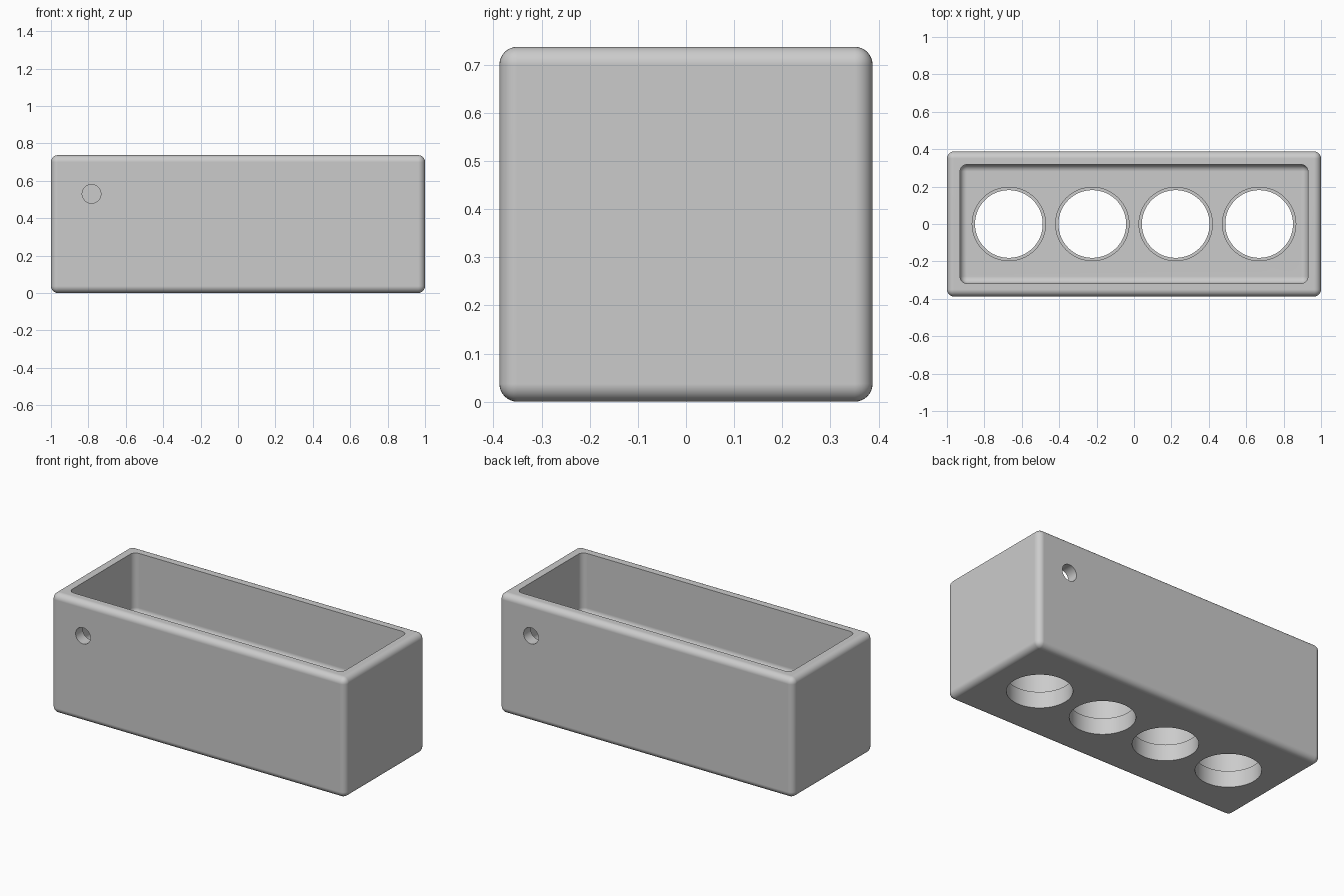
import bpy
import bmesh
import math
from mathutils import Matrix

if "Cube" in bpy.data.objects:
    bpy.data.objects.remove(bpy.data.objects["Cube"], do_unlink=True)

LENGTH, DEPTH, HEIGHT = 2.0, 0.775, 0.737
WALL = 0.07
FILLET = 0.037
FLOOR = 0.365     # height of the tray floor
LEDGE = 0.1       # height of the step inside each well

grey = bpy.data.materials.new("plain grey")
grey.use_nodes = True
grey.diffuse_color = (0.6, 0.6, 0.6, 1)
grey.node_tree.nodes["Principled BSDF"].inputs["Base Color"].default_value = (0.6, 0.6, 0.6, 1)


def finish(name, bm):
    mesh = bpy.data.meshes.new(name)
    bmesh.ops.recalc_face_normals(bm, faces=bm.faces)
    bm.to_mesh(mesh)
    bm.free()
    mesh.materials.append(grey)
    obj = bpy.data.objects.new(name, mesh)
    bpy.context.collection.objects.link(obj)
    return obj


def rounded_box(name, sx, sy, z0, z1, open_top=False):
    """Box with filleted edges; the top rim stays square when open_top is set."""
    bm = bmesh.new()
    bmesh.ops.create_cube(bm, size=1)
    bmesh.ops.scale(bm, vec=(sx, sy, z1 - z0), verts=bm.verts)
    bmesh.ops.translate(bm, vec=(0, 0, (z0 + z1) / 2), verts=bm.verts)
    top = z1 - 0.001
    edges = [e for e in bm.edges
             if not (open_top and all(v.co.z > top for v in e.verts))]
    bmesh.ops.bevel(bm, geom=edges, offset=FILLET, segments=8, profile=0.5,
                    affect='EDGES', clamp_overlap=True)
    return finish(name, bm)


def cylinder(name, radius, length, centre, along_y=False):
    bm = bmesh.new()
    turn = Matrix.Rotation(math.pi / 2, 4, 'X') if along_y else Matrix()
    bmesh.ops.create_cone(bm, cap_ends=True, segments=64, radius1=radius,
                          radius2=radius, depth=length,
                          matrix=Matrix.Translation(centre) @ turn)
    return finish(name, bm)


def cut(target, cutter):
    cutter.hide_render = True
    mod = target.modifiers.new("cut", 'BOOLEAN')
    mod.operation = 'DIFFERENCE'
    mod.solver = 'EXACT'
    mod.object = cutter
    bpy.context.view_layer.objects.active = target
    bpy.ops.object.modifier_apply(modifier=mod.name)
    bpy.data.objects.remove(cutter, do_unlink=True)


# Outer block and the tray recess
body = rounded_box("holder_body", LENGTH, DEPTH, 0, HEIGHT)
cut(body, rounded_box("recess_cutter", LENGTH - 2 * WALL, DEPTH - 2 * WALL,
                      FLOOR, HEIGHT + 0.2, open_top=True))

# Four stepped wells through the floor
for i in range(4):
    x = (i - 1.5) * 0.446
    well_top = FLOOR + 0.1
    cut(body, cylinder("well_cutter", 0.196, well_top - LEDGE,
                       (x, 0, (well_top + LEDGE) / 2)))
    cut(body, cylinder("bore_cutter", 0.181, 0.4, (x, 0, 0)))

# Cable hole in the front wall and its opposite in the back wall
for side in (-1, 1):
    cut(body, cylinder("side_hole_cutter", 0.05, 0.2,
                       (side * 0.783, side * (DEPTH - WALL) / 2, 0.53), along_y=True))

# Smooth fillets with crisp rims
bpy.ops.object.select_all(action='DESELECT')
body.select_set(True)
bpy.context.view_layer.objects.active = body
bpy.ops.object.shade_smooth_by_angle(angle=math.radians(30))
weighted = body.modifiers.new("weighted_normals", 'WEIGHTED_NORMAL')
weighted.keep_sharp = True
